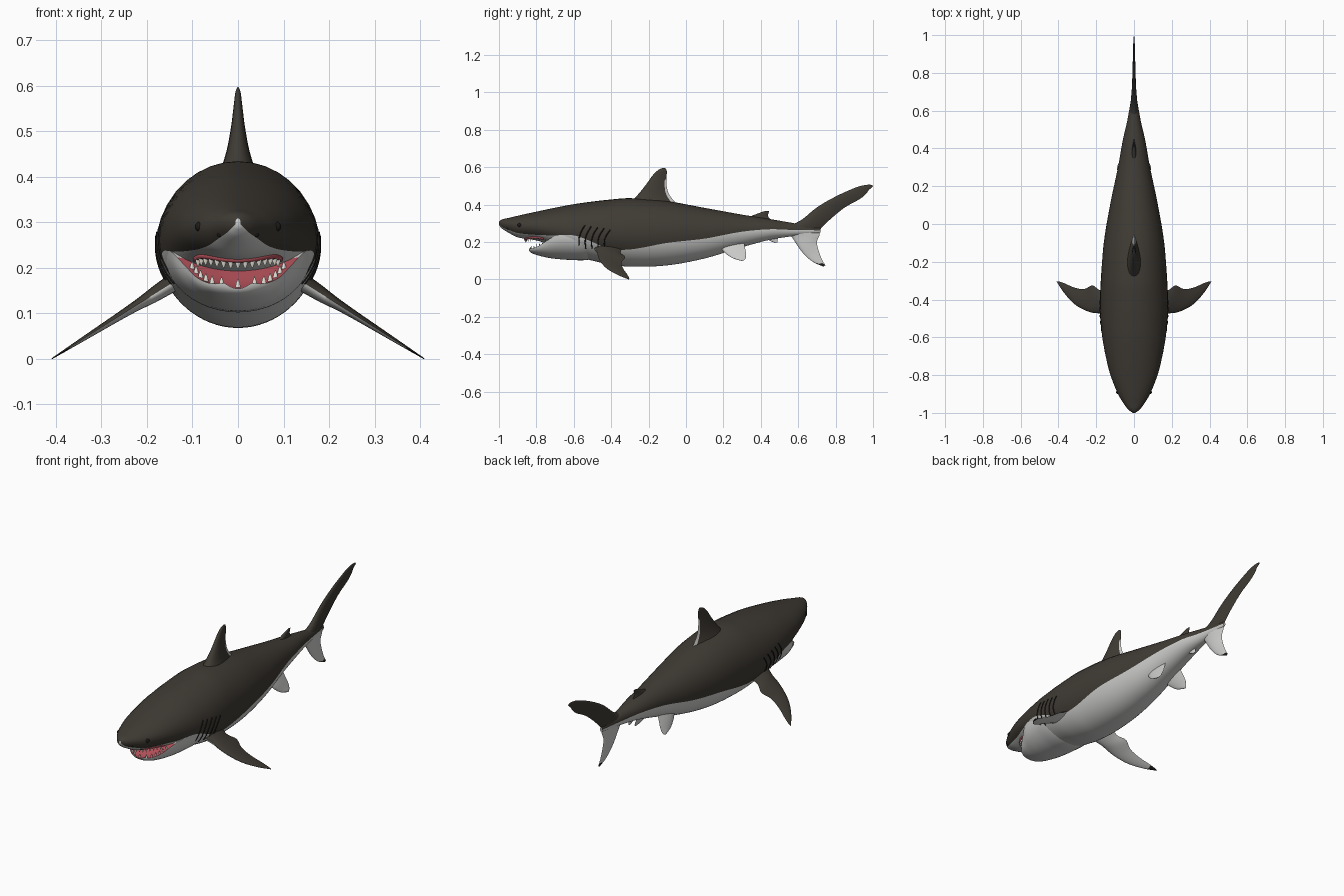
import bpy, bmesh
from math import sin, cos, pi, asin, sqrt
from mathutils import Vector

cube = bpy.data.objects.get("Cube")
if cube:
    bpy.data.objects.remove(cube)


def material(name, rgb):
    m = bpy.data.materials.new(name)
    m.use_nodes = True
    m.diffuse_color = (*rgb, 1)
    m.node_tree.nodes["Principled BSDF"].inputs["Base Color"].default_value = (*rgb, 1)
    return m


MATS = [material("dark_skin", (.05, .043, .034)), material("pale_belly", (.62, .62, .61)),
        material("mouth_red", (.45, .08, .1)), material("tooth_ivory", (.75, .72, .65)),
        material("black", (.012, .011, .01))]
DARK, PALE, RED, TOOTH, BLACK = range(5)


def sample(table, t):
    """Smooth interpolation of the table columns; column 0 is the key."""
    n = len(table)
    k = max(i for i in range(n - 1) if i == 0 or table[i][0] <= t)
    a, b = table[k], table[k + 1]
    h = b[0] - a[0]
    u = (t - a[0]) / h

    def slope(i, c):
        p, q = table[max(i - 1, 0)], table[min(i + 1, n - 1)]
        return (q[c] - p[c]) / (q[0] - p[0])
    return [(1 + 2 * u) * (1 - u) ** 2 * a[c] + u * (1 - u) ** 2 * h * slope(k, c)
            + u * u * (3 - 2 * u) * b[c] + u * u * (u - 1) * h * slope(k + 1, c)
            for c in range(1, len(a))]


def loft(name, rings, rule):
    """Skin closed rings; rule(centre, normal, segment) picks the colour."""
    bm = bmesh.new()
    loops = [[bm.verts.new(p) for p in r] for r in rings]
    n = len(rings[0])
    faces = []
    for a, b in zip(loops, loops[1:]):
        for j in range(n):
            k = (j + 1) % n
            faces.append((bm.faces.new((a[j], a[k], b[k], b[j])), j))
    faces += [(bm.faces.new(loops[0]), n - 1), (bm.faces.new(loops[-1]), n - 1)]
    bmesh.ops.recalc_face_normals(bm, faces=bm.faces)
    for f, j in faces:
        f.material_index = rule(f.calc_center_median(), f.normal, j)
    mesh = bpy.data.meshes.new(name)
    bm.to_mesh(mesh)
    bm.free()
    for m in MATS:
        mesh.materials.append(m)
    ob = bpy.data.objects.new(name, mesh)
    bpy.context.collection.objects.link(ob)
    bpy.ops.object.select_all(action='DESELECT')
    ob.select_set(True)
    bpy.context.view_layer.objects.active = ob
    bpy.ops.object.shade_smooth_by_angle(angle=.9)
    return ob


def tube(name, points, radius, mat):
    cu = bpy.data.curves.new(name, 'CURVE')
    cu.dimensions = '3D'
    cu.bevel_depth = radius
    cu.bevel_resolution = 2
    cu.use_fill_caps = True
    sp = cu.splines.new('POLY')
    sp.points.add(len(points) - 1)
    for q, p in zip(sp.points, points):
        q.co = (*p, 1)
    cu.materials.append(MATS[mat])
    bpy.context.collection.objects.link(bpy.data.objects.new(name, cu))


# Body: y, half width, top, bottom, widest height, colour line height
BODY = [(-1, .006, .308, .29, .299, .295), (-.985, .028, .32, .272, .297, .28),
        (-.95, .055, .328, .25, .293, .265), (-.9, .085, .34, .225, .287, .248),
        (-.8, .125, .362, .208, .28, .238), (-.7, .15, .383, .175, .27, .235),
        (-.6, .168, .402, .125, .26, .235), (-.5, .178, .416, .1, .25, .2),
        (-.42, .18, .425, .082, .25, .165), (-.3, .176, .434, .068, .25, .16),
        (-.1, .16, .418, .075, .25, .195), (.1, .127, .382, .112, .25, .218),
        (.3, .085, .346, .172, .262, .255), (.45, .058, .322, .212, .268, .268),
        (.55, .035, .305, .228, .266, .265), (.72, .006, .275, .25, .262, .262)]
N = 24


def body_ring(y):
    w, top, bot, mid, line = sample(BODY, y)
    h = top - mid if line > mid else mid - bot
    a0 = asin(max(-.95, min(.95, (line - mid) / h)))
    angles = [a0 + (pi - 2 * a0) * j / N for j in range(N)]
    angles += [pi - a0 + (pi + 2 * a0) * j / N for j in range(N)]
    return [(w * cos(a), y, mid + (top - mid if sin(a) > 0 else mid - bot) * sin(a)) for a in angles]


def side_x(y, z):
    w, top, bot, mid, line = sample(BODY, y)
    h = top - mid if z > mid else mid - bot
    return w * sqrt(max(0, 1 - ((z - mid) / h) ** 2))


def under_z(x, y):
    w, top, bot, mid, line = sample(BODY, y)
    return mid - (mid - bot) * sqrt(max(0, 1 - (x / w) ** 2))


loft("body", [body_ring(-1 + 1.72 * (i / 90) ** 1.3) for i in range(91)],
     lambda c, n, j: DARK if j < N else PALE)

# Lower jaw: y, half width, rim height, bottom
JAW = [(-.84, .03, .166, .152), (-.825, .058, .165, .14), (-.79, .09, .178, .128),
       (-.75, .115, .203, .118), (-.7, .143, .232, .11), (-.62, .158, .24, .104),
       (-.53, .165, .24, .104), (-.44, .15, .23, .13)]


def jaw_ring(y):
    w, rim, bot = sample(JAW, y)
    lower = [(w * cos(pi + pi * j / N), y, rim + (rim - bot) * sin(pi + pi * j / N)) for j in range(N)]
    dish = [(w * (1 - 2 * j / 12), y, rim - .012 * sin(pi * j / 12)) for j in range(12)]
    return lower + dish


loft("lower_jaw", [jaw_ring(-.84 + .4 * i / 40) for i in range(41)],
     lambda c, n, j: RED if j >= N and n.z > .2 and c.y < -.72 else PALE)

# Gums and teeth
upper_arc = []
for i in range(17):
    a = -1.35 + 2.7 * i / 16
    x, y = .095 * sin(a), -.735 - .125 * cos(a)
    upper_arc.append(Vector((x, y, under_z(x, y))))
tube("upper_gum", upper_arc, .007, RED)


def tooth(name, base, length, radius=.007):
    ring = [Vector((radius * cos(a), radius * .6 * sin(a), 0)) for a in (pi * k / 3 for k in range(6))]
    loft(name, [[base + p * s + Vector((0, 0, length * t)) for p in ring]
                for s, t in ((1, 0), (.7, .5), (.05, 1))], lambda c, n, j: TOOTH)


for p in upper_arc[1:-1]:
    tooth("upper_tooth", p, -.022)
for s in (-1, 1):
    for i in range(6):
        y = -.832 + .015 * i
        w, rim, bot = sample(JAW, y)
        tooth("lower_tooth", Vector((s * (w - .01), y + .004, rim - .004)), .02, .006)
tooth("lower_tooth", Vector((0, -.832, .156)), .02, .006)

# Eyes, nostrils and gill slits
for s in (-1, 1):
    for name, y, z, r in (("eye", -.89, .29, .011), ("nostril", -.955, .272, .005)):
        bpy.ops.mesh.primitive_uv_sphere_add(segments=16, ring_count=10, radius=r,
                                             location=(s * (side_x(y, z) - r * .5), y, z))
        ob = bpy.context.object
        ob.name = name
        ob.data.materials.append(MATS[BLACK])
        ob.data.shade_smooth()
    for i in range(5):
        pts = []
        for k in range(9):
            t = k / 8
            y = -.57 + .034 * i + .03 * t - .015 * sin(pi * t)
            z = .165 + (.125 - .006 * i) * t
            pts.append((s * side_x(y, z), y, z))
        tube("gill_slit", pts, .003, BLACK)


# Fins: stations of leading point, trailing point and half thickness
M = 10


def fin(name, stations, place, rule):
    table = [(i, *s) for i, s in enumerate(stations)]
    rings = []
    for i in range(25):
        a, b, c, d, t = sample(table, (len(table) - 1) * i / 24)
        us = [(1 - cos(pi * k / M)) / 2 for k in range(M + 1)]
        sect = [(u, 1) for u in us] + [(u, -1) for u in us[-2:0:-1]]
        rings.append([place(a + (c - a) * u, b + (d - b) * u,
                            side * t * sqrt(u) * (1 - u) / .385) for u, side in sect])
    return loft(name, rings, rule)


def upright(y, z, off):
    return Vector((off, y, z))


fin("dorsal_fin", [(-.31, .4, -.04, .395, .045), (-.26, .45, -.088, .45, .027),
                   (-.215, .505, -.104, .505, .016), (-.175, .56, -.103, .56, .009),
                   (-.145, .587, -.103, .58, .006), (-.12, .597, -.108, .592, .002)], upright,
    lambda c, n, j: PALE if M - 2 <= j <= M + 1 and c.z < .53 else DARK)
fin("second_dorsal_fin", [(.31, .325, .47, .305, .014), (.365, .345, .44, .335, .009),
                          (.405, .36, .44, .35, .005), (.43, .367, .445, .364, .002)], upright,
    lambda c, n, j: DARK)
fin("tail_upper_lobe", [(.5, .285, .7, .25, .02), (.6, .307, .715, .265, .018),
                        (.7, .385, .77, .32, .011), (.8, .443, .85, .385, .008),
                        (.9, .488, .93, .43, .005), (.95, .503, .965, .46, .004),
                        (.985, .506, .978, .478, .002), (1, .5, .993, .49, .001)], upright,
    lambda c, n, j: DARK if c.z > .268 else PALE)
fin("tail_lower_lobe", [(.55, .25, .71, .262, .018), (.57, .22, .715, .24, .014),
                        (.61, .16, .7, .2, .01), (.645, .12, .71, .15, .006),
                        (.685, .09, .73, .1, .004), (.735, .068, .745, .075, .0015)], upright,
    lambda c, n, j: BLACK if c.z < .085 else PALE)
fin("anal_fin", [(.41, .225, .5, .23, .008), (.445, .208, .49, .215, .005),
                 (.475, .195, .488, .197, .002)], upright, lambda c, n, j: PALE)

for s, side in ((1, "left"), (-1, "right")):
    fin(side + "_pectoral_fin", [(.13, -.5, .13, -.34, .024), (.18, -.475, .18, -.35, .02),
                                 (.22, -.47, .22, -.325, .014), (.27, -.452, .265, -.345, .01),
                                 (.32, -.42, .32, -.335, .007), (.37, -.365, .365, -.315, .004),
                                 (.41, -.305, .4, -.303, .0015)],
        lambda x, y, off: Vector((s * x, y, .157 - .63 * (x - .16) + off)),
        lambda c, n, j: DARK if n.z > 0 else BLACK if abs(c.x) > .375 else PALE)
    fin(side + "_pelvic_fin", [(.17, .19, .31, .2, .012), (.2, .15, .315, .17, .01),
                               (.24, .118, .322, .135, .006), (.28, .103, .318, .112, .004),
                               (.3, .098, .312, .103, .0015)],
        lambda y, z, off: Vector((s * (.055 + (.18 - z) * .4 + off), y, z)),
        lambda c, n, j: DARK if M - 1 <= j <= M and c.z < .13 else PALE)
